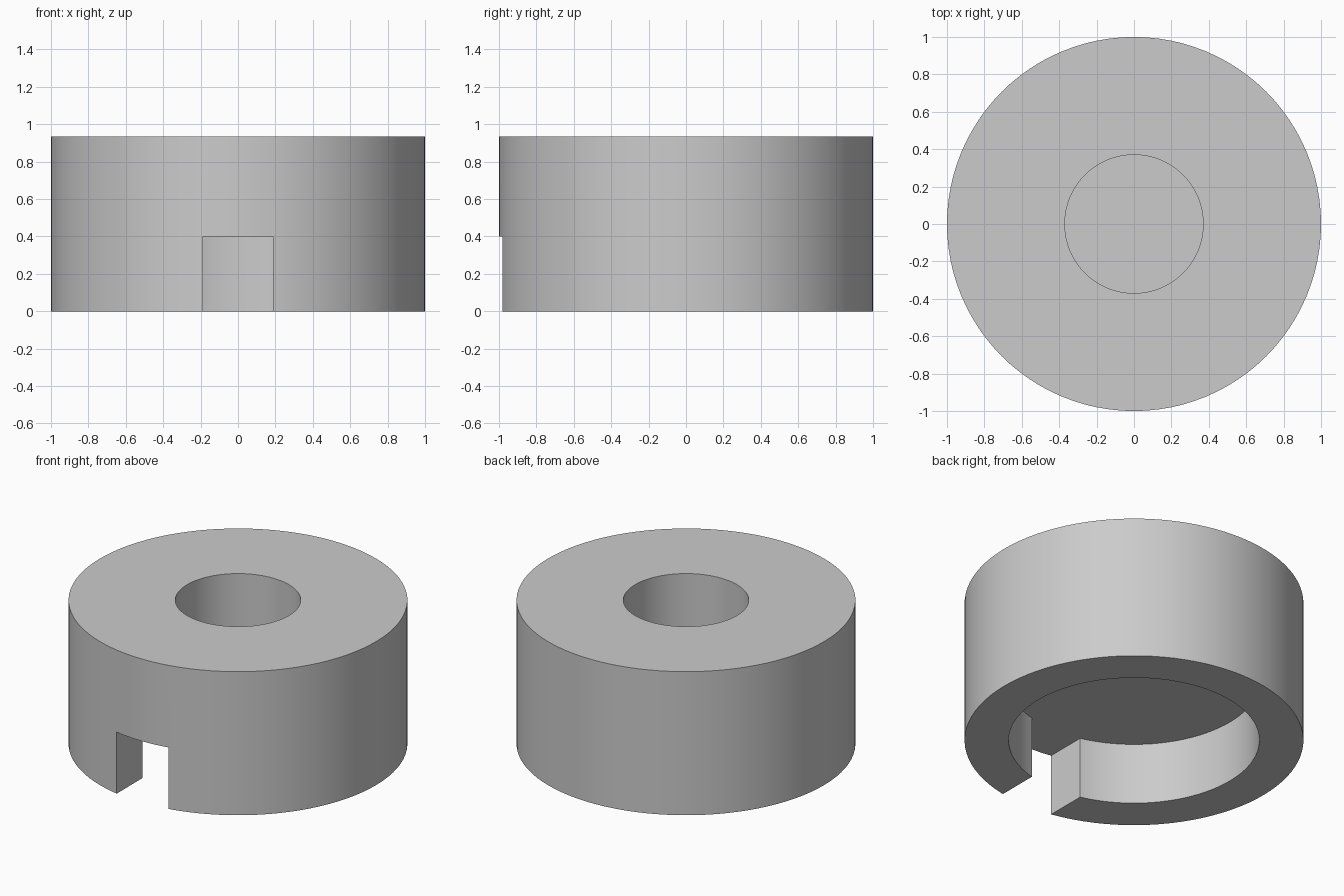
import bpy
import bmesh
from math import pi
from mathutils import Matrix

cube = bpy.data.objects.get("Cube")
if cube:
    bpy.data.objects.remove(cube, do_unlink=True)

SEGMENTS = 96
HEIGHT, RECESS, FLOOR = 0.935, 0.4, 0.535
OUTER, BORE, COUNTERBORE = 1.0, 0.37, 0.74
SLOT_WIDTH = 0.372

grey = bpy.data.materials.new("plain grey")
grey.use_nodes = True
colour = (0.6, 0.6, 0.6, 1)
grey.diffuse_color = colour
grey.node_tree.nodes["Principled BSDF"].inputs["Base Color"].default_value = colour


def make_object(name, bm):
    mesh = bpy.data.meshes.new(name)
    bm.to_mesh(mesh)
    bm.free()
    mesh.materials.append(grey)
    obj = bpy.data.objects.new(name, mesh)
    bpy.context.collection.objects.link(obj)
    return obj


def cylinder(name, radius, bottom, top):
    bm = bmesh.new()
    bmesh.ops.create_cone(bm, cap_ends=True, segments=SEGMENTS,
                          radius1=radius, radius2=radius, depth=top - bottom,
                          matrix=Matrix.Translation((0, 0, (bottom + top) / 2)))
    return make_object(name, bm)


def box(name, low, high):
    bm = bmesh.new()
    bmesh.ops.create_cube(bm, size=1)
    for v in bm.verts:
        v.co = [a if c < 0 else b for c, a, b in zip(v.co, low, high)]
    return make_object(name, bm)


# Solid collar body
body = cylinder("collar_body", OUTER, 0, HEIGHT)

# Blind bore from above, wider recess from below, slot through the front wall
half = SLOT_WIDTH / 2
cutters = [
    cylinder("top_bore_cutter", BORE, FLOOR, HEIGHT + 0.2),
    cylinder("bottom_recess_cutter", COUNTERBORE, -0.2, RECESS),
    box("front_slot_cutter", (-half, -1.2, -0.2), (half, -0.5, RECESS)),
]

bpy.context.view_layer.objects.active = body
for cutter in cutters:
    cutter.hide_render = True
    cut = body.modifiers.new(cutter.name, 'BOOLEAN')
    cut.operation = 'DIFFERENCE'
    cut.solver = 'EXACT'
    cut.object = cutter
    bpy.ops.object.modifier_apply(modifier=cut.name)
    bpy.data.objects.remove(cutter, do_unlink=True)

# Smooth walls with crisp rims
bpy.ops.object.select_all(action='DESELECT')
body.select_set(True)
bpy.ops.object.shade_smooth_by_angle(angle=pi / 6)
